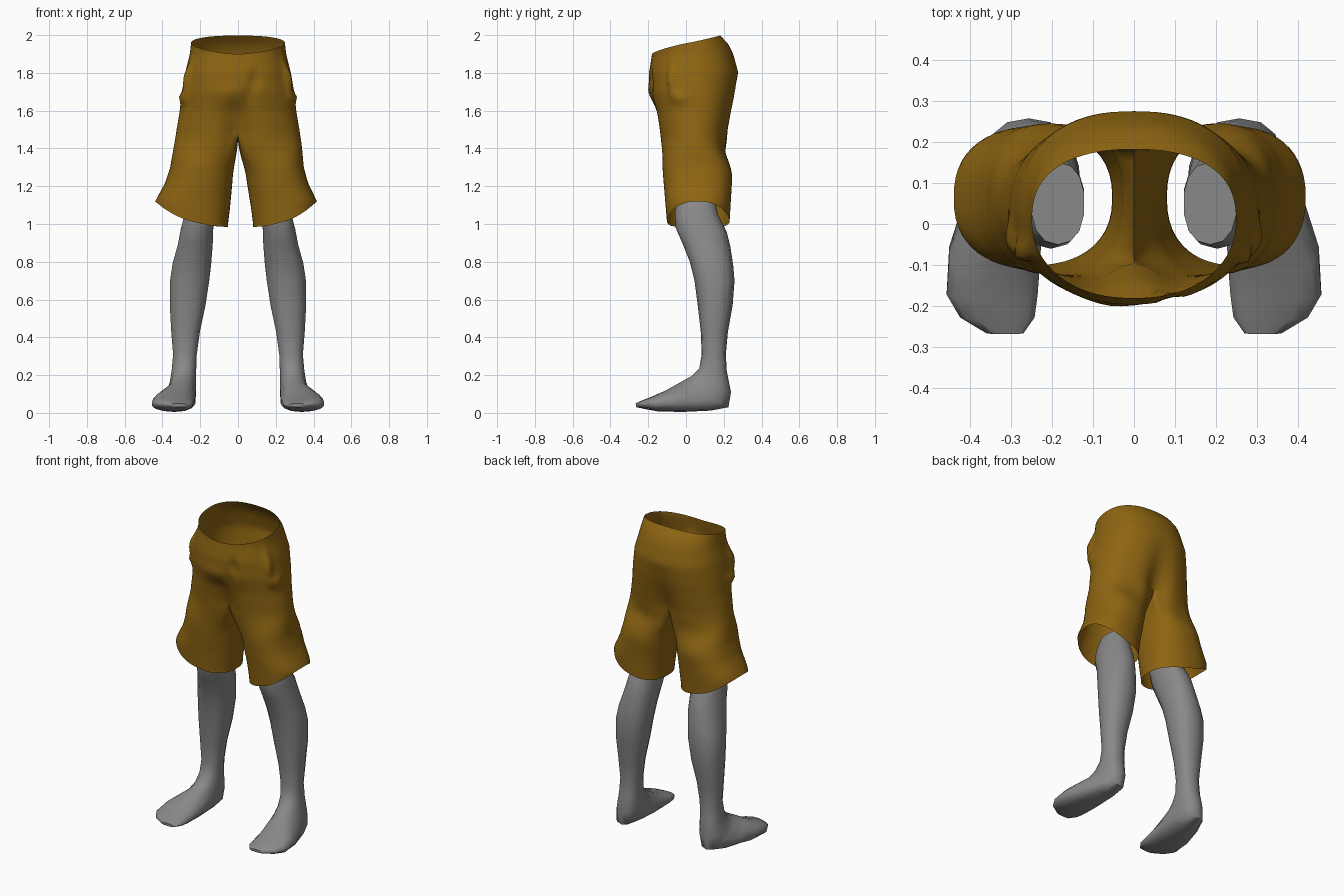
import bpy, bmesh, math
from mathutils import Vector

if "Cube" in bpy.data.objects:
    bpy.data.objects.remove(bpy.data.objects["Cube"], do_unlink=True)


def material(name, rgb):
    m = bpy.data.materials.new(name)
    m.use_nodes = True
    m.diffuse_color = (*rgb, 1)
    m.node_tree.nodes["Principled BSDF"].inputs["Base Color"].default_value = (*rgb, 1)
    return m


cloth = material("ochre cloth", (0.27, 0.13, 0.006))
skin = material("grey skin", (0.25, 0.25, 0.25))


def finish(name, bm, mat, angle):
    bmesh.ops.remove_doubles(bm, verts=bm.verts, dist=0.0005)
    bmesh.ops.recalc_face_normals(bm, faces=bm.faces)
    mesh = bpy.data.meshes.new(name)
    bm.to_mesh(mesh)
    bm.free()
    mesh.materials.append(mat)
    ob = bpy.data.objects.new(name, mesh)
    bpy.context.collection.objects.link(ob)
    bpy.ops.object.select_all(action='DESELECT')
    ob.select_set(True)
    bpy.context.view_layer.objects.active = ob
    bpy.ops.object.shade_smooth_by_angle(angle=math.radians(angle))
    return ob


def lerp(a, b, t):
    return a + (b - a) * t


def smooth(t):
    t = min(max(t, 0), 1)
    return t * t * (3 - 2 * t)


def table(keys, z):
    """Value at height z from (height, value) keys listed top down."""
    for (z0, v0), (z1, v1) in zip(keys, keys[1:]):
        if z >= z1:
            return lerp(v0, v1, min(max((z0 - z) / (z0 - z1), 0), 1))
    return keys[-1][1]


def power(v, e):
    return math.copysign(abs(v) ** e, v)


def bridge(bm, a, b, closed):
    n = len(a)
    for i in range(n if closed else n - 1):
        j = (i + 1) % n
        bm.faces.new((a[i], a[j], b[j], b[i]))


# Bare legs: rings as front y, z, back y, z, inner x, outer x
LEG = [
    (-.05, 1.14, .15, 1.14, .12, .25), (-.06, 1.05, .17, 1.05, .12, .285),
    (-.055, .98, .215, .96, .13, .305), (-.02, .9, .235, .88, .132, .32),
    (.02, .8, .25, .78, .14, .348), (.045, .7, .257, .7, .15, .362),
    (.062, .57, .247, .57, .17, .363), (.078, .43, .222, .43, .2, .355),
    (.083, .31, .211, .31, .217, .345), (.07, .235, .216, .22, .22, .352),
    (.03, .195, .238, .11, .222, .362), (-.015, .17, .225, .03, .222, .38),
    (-.06, .145, .13, .012, .222, .415), (-.115, .115, -.02, .005, .225, .452),
    (-.185, .085, -.15, .008, .232, .458), (-.235, .065, -.215, .02, .24, .425),
    (-.268, .05, -.262, .03, .268, .36),
]


def bare_leg(name, side):
    bm = bmesh.new()
    rings = []
    for fy, fz, by, bz, x0, x1 in LEG:
        ring = []
        for i in range(14):
            a = math.tau * i / 14
            c, s = power(math.cos(a), .9), power(math.sin(a), .85)
            x = (x0 + x1) / 2 + s * (x1 - x0) / 2
            ring.append(bm.verts.new((side * x, lerp(by, fy, (1 + c) / 2),
                                      lerp(bz, fz, (1 + c) / 2))))
        rings.append(ring)
    for a, b in zip(rings, rings[1:]):
        bridge(bm, a, b, True)
    bm.faces.new(rings[0])
    bm.faces.new(rings[-1])
    return finish(name, bm, skin, 60)


bare_leg("left_leg", 1)
bare_leg("right_leg", -1)

# Shorts: outline by height
CROTCH = 1.48
WIDTH = [(1.97, .247), (1.9, .255), (1.8, .28), (1.68, .3), (1.6, .308), (1.5, .325),
         (1.4, .34), (1.3, .352), (1.22, .375), (1.12, .425)]
FRONT = [(1.9, -.18), (1.8, -.195), (1.7, -.19), (1.6, -.165), (1.5, -.15),
         (1.3, -.125), (1, -.1)]
BACK = [(2, .18), (1.95, .225), (1.9, .25), (1.8, .277), (1.7, .267), (1.6, .25),
        (1.5, .232), (1.4, .225), (1.25, .245), (1, .23)]
CLEFT = [(1.8, 0), (1.65, .08), (CROTCH, .28)]
INNER = [(CROTCH, 0), (1.4, .018), (1.2, .04), (1, .065)]
OUTER_N, INNER_N, WRAP = 40, 10, math.radians(48)

# Folds: centre, spread, push
FOLDS = [
    ((-.28, -.06, 1.78), (.05, .022, .09), (-.025, -.025, 0)),
    ((.28, -.07, 1.78), (.05, .022, .09), (.025, -.025, 0)),
    ((-.3, -.03, 1.67), (.05, .04, .03), (-.02, -.015, 0)),
    ((.3, -.03, 1.67), (.05, .04, .03), (.02, -.015, 0)),
    ((-.02, -.2, 1.69), (.09, .1, .07), (0, -.022, 0)),
    ((.09, -.19, 1.76), (.02, .1, .05), (0, .025, 0)),
    ((.06, -.19, 1.68), (.02, .1, .05), (0, .02, 0)),
    ((.2, .24, 1.4), (.12, .08, .06), (0, -.015, 0)),
    ((-.2, .24, 1.36), (.12, .08, .06), (0, -.015, 0)),
]


def hip_point(t, z, seam=None):
    """Half outline of the hips, or the crotch seam joining its two ends."""
    f, b = table(FRONT, z), table(BACK, z)
    x = table(WIDTH, z) * power(math.sin(t), .88) if seam is None else 0
    c = math.cos(t) if seam is None else seam
    dent = 1 - table(CLEFT, z) * math.exp(-(x / .07) ** 2)
    return Vector((x, (f + b) / 2 + (f - b) / 2 * power(c, .9) * dent, z))


def cuff_point(a, z, trim):
    f, b = table(FRONT, z), table(BACK, z)
    drop = min((CROTCH - z) / .4, 1)
    x0, x1 = table(INNER, z) + trim[0] * drop, table(WIDTH, z) + trim[1] * drop
    s, c = power(math.sin(a), .88), power(math.cos(a), .85)
    return Vector(((x0 + x1) / 2 + s * (x1 - x0) / 2, (f + b) / 2 + c * (f - b) / 2, z))


def hem_height(a):
    return .985 + .135 * ((1 + math.sin(a)) / 2) ** 2.2


def add_shorts_half(bm, side, trim):
    def vert(p):
        p = Vector((side * p.x, p.y, p.z))
        move = Vector()
        for centre, spread, push in FOLDS:
            d = sum(((p[k] - centre[k]) / spread[k]) ** 2 for k in range(3))
            move += Vector(push) * math.exp(-d)
        if abs(p.x) < .0001:
            move.x = 0
        return bm.verts.new(p + move)

    # Hips from waistband to crotch
    previous = None
    for r in range(23):
        ring = []
        for i in range(OUTER_N + 1):
            t = math.pi * i / OUTER_N
            waist = 1.9 + .098 * ((1 - math.cos(t)) / 2) ** .7
            ring.append(vert(hip_point(t, lerp(waist, CROTCH, r / 22))))
        if previous:
            bridge(bm, previous, ring, False)
        previous = ring

    # Trouser leg from crotch to slanted hem
    previous = None
    for r in range(21):
        u = r / 20
        mix = smooth(u / .45)
        ring = []
        for i in range(OUTER_N + INNER_N):
            if i <= OUTER_N:
                k = i / OUTER_N
                a, t, seam = lerp(-WRAP, math.pi + WRAP, k), math.pi * k, None
            else:
                k = (i - OUTER_N) / INNER_N
                a = lerp(math.pi + WRAP, math.tau - WRAP, k)
                t, seam = 0, lerp(-1, 1, k)
            z = lerp(CROTCH, hem_height(a), u)
            ring.append(vert(hip_point(t, z, seam).lerp(cuff_point(a, z, trim), mix)))
        if previous:
            bridge(bm, previous, ring, True)
        previous = ring


bm = bmesh.new()
add_shorts_half(bm, 1, (.015, -.008))
add_shorts_half(bm, -1, (-.012, .015))
finish("shorts", bm, cloth, 80)
